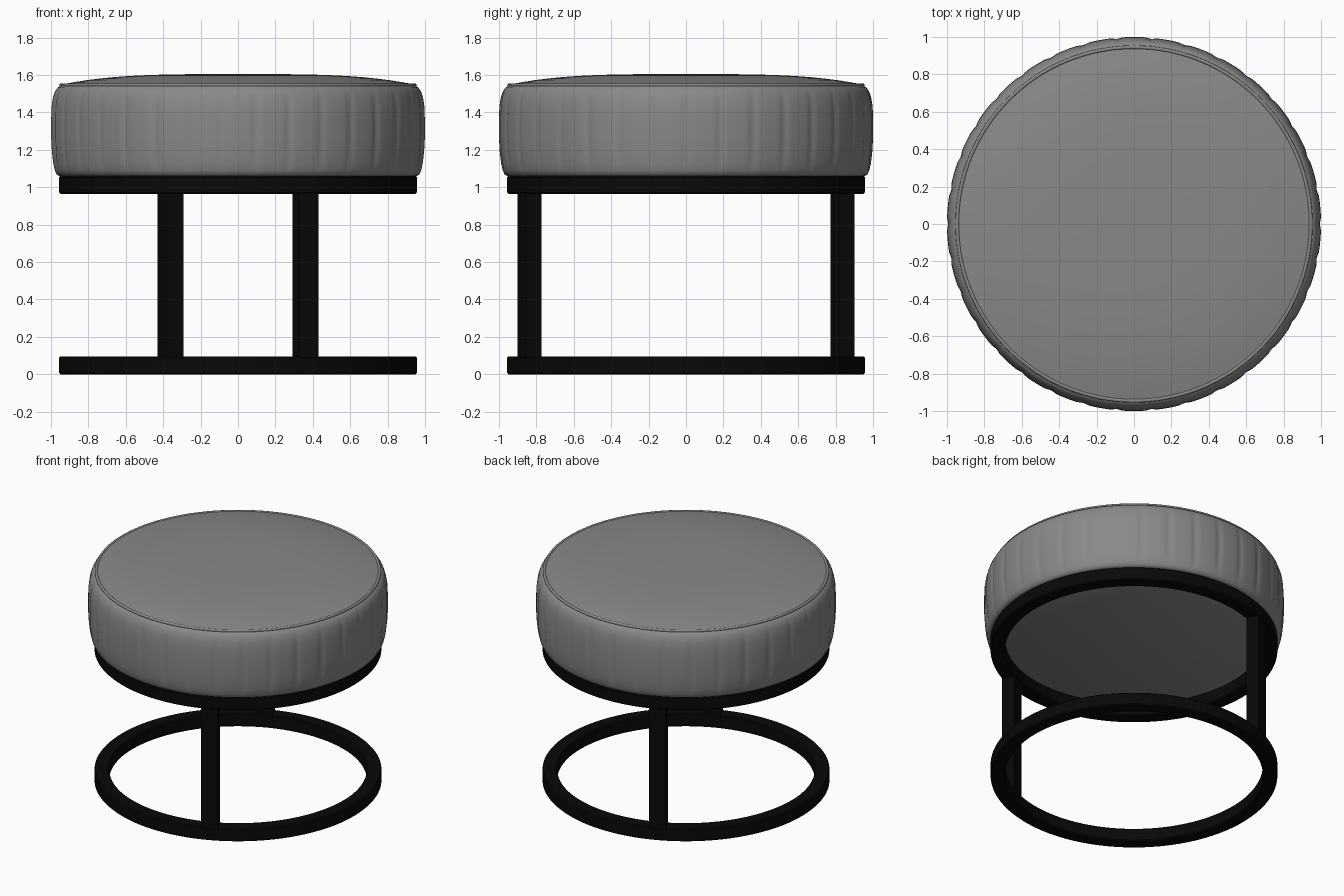
import bpy, bmesh, math

if "Cube" in bpy.data.objects:
    bpy.data.objects.remove(bpy.data.objects["Cube"])


def material(name, r, g, b):
    m = bpy.data.materials.new(name)
    m.diffuse_color = (r, g, b, 1)
    m.use_nodes = True
    m.node_tree.nodes["Principled BSDF"].inputs["Base Color"].default_value = m.diffuse_color
    return m


black = material("black_metal", 0.0025, 0.0025, 0.002)
grey = material("grey_fabric", 0.25, 0.25, 0.25)


def finish(name, bm, mat, angle=40):
    bmesh.ops.recalc_face_normals(bm, faces=bm.faces)
    me = bpy.data.meshes.new(name)
    bm.to_mesh(me)
    bm.free()
    ob = bpy.data.objects.new(name, me)
    bpy.context.collection.objects.link(ob)
    me.materials.append(mat)
    bpy.ops.object.select_all(action='DESELECT')
    ob.select_set(True)
    bpy.context.view_layer.objects.active = ob
    bpy.ops.object.shade_smooth_by_angle(angle=math.radians(angle))
    return ob


def lathe(name, profile, segs, mat, closed=False, shape=None):
    """Revolve (r, z) points; shape(angle, r, z) may alter the radius."""
    bm = bmesh.new()
    rows = []
    for r, z in profile:
        if r == 0:
            rows.append([bm.verts.new((0, 0, z))] * segs)
            continue
        row = []
        for i in range(segs):
            a = 2 * math.pi * i / segs - math.pi / 2
            q = shape(a, r, z) if shape else r
            row.append(bm.verts.new((q * math.cos(a), q * math.sin(a), z)))
        rows.append(row)
    pairs = list(zip(rows, rows[1:]))
    if closed:
        pairs.append((rows[-1], rows[0]))
    for lo, hi in pairs:
        for i in range(segs):
            j = (i + 1) % segs
            bm.faces.new(list(dict.fromkeys((lo[i], lo[j], hi[j], hi[i]))))
    return finish(name, bm, mat)


# Metal rings with slightly eased edges
R0, R1, B = 0.86, 0.957, 0.007
for name, z0, z1 in (("base_ring", 0.0, 0.095), ("seat_ring", 0.965, 1.06)):
    lathe(name, [(R0 + B, z0), (R1 - B, z0), (R1, z0 + B), (R1, z1 - B),
                 (R1 - B, z1), (R0 + B, z1), (R0, z1 - B), (R0, z0 + B)],
          128, black, closed=True)

# Two diagonally opposed flat-bar legs, turned to face the centre
leg_angle = math.atan2(-0.84, 0.363)
for name, a in (("front_leg", leg_angle), ("back_leg", leg_angle + math.pi)):
    bm = bmesh.new()
    bmesh.ops.create_cube(bm, size=1)
    bmesh.ops.scale(bm, vec=(0.09, 0.112, 0.88), verts=bm.verts)
    ob = finish(name, bm, black)
    ob.location = (0.911 * math.cos(a), 0.911 * math.sin(a), 0.53)
    ob.rotation_euler.z = a

# Cushion side: gathered fabric with narrow vertical pleats
PLEATS = 34


def pleat(a, r, z):
    t = (a + math.pi / 2) * PLEATS / 2
    fade = max(0.0, min(1.0, (z - 1.07) / 0.1, (1.54 - z) / 0.1))
    return r - 0.006 * fade * abs(math.sin(t)) ** 14


lathe("cushion_side",
      [(0.0, 1.06), (0.955, 1.06), (0.97, 1.068), (0.98, 1.09), (0.989, 1.13),
       (0.996, 1.19), (1.0, 1.26), (1.0, 1.36), (0.998, 1.43), (0.99, 1.48),
       (0.98, 1.51), (0.966, 1.532), (0.95, 1.543), (0.93, 1.545)],
      PLEATS * 16, grey, shape=pleat)

# Gently domed top panel
dome = [(0.94 * k / 14, 1.55 + 0.055 * (1 - (k / 14) ** 3.5)) for k in range(14, -1, -1)]
lathe("cushion_top", [(0.94, 1.535)] + dome, 128, grey)

# Piping around the top seam
lathe("piping", [(0.945 + 0.01 * math.cos(k * math.pi / 5),
                  1.546 + 0.01 * math.sin(k * math.pi / 5)) for k in range(10)],
      128, grey, closed=True)
